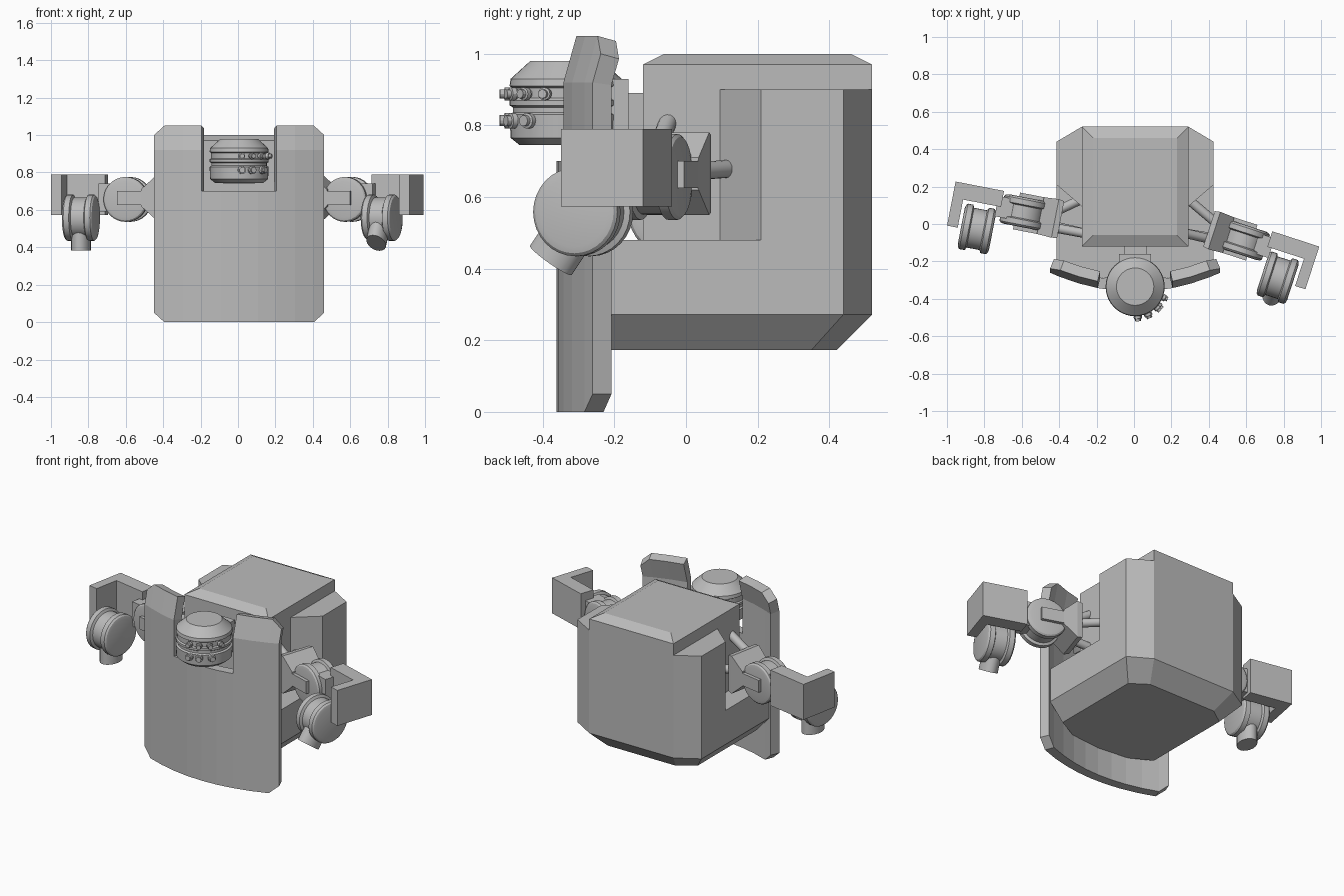
import bpy
import bmesh
from math import sin, cos, pi, radians
from mathutils import Matrix, Vector

if "Cube" in bpy.data.objects:
    bpy.data.objects.remove(bpy.data.objects["Cube"])

GREY = (0.5, 0.5, 0.5, 1)
grey = bpy.data.materials.new("plain grey")
grey.use_nodes = True
grey.diffuse_color = GREY
grey.node_tree.nodes["Principled BSDF"].inputs["Base Color"].default_value = GREY

CENTRE = Matrix.Translation((0.006, 0, 0))


def finish(name, bm, matrix=CENTRE, smooth=False):
    bm.transform(matrix)
    bmesh.ops.recalc_face_normals(bm, faces=bm.faces)
    mesh = bpy.data.meshes.new(name)
    bm.to_mesh(mesh)
    bm.free()
    mesh.materials.append(grey)
    obj = bpy.data.objects.new(name, mesh)
    bpy.context.collection.objects.link(obj)
    if smooth:
        bpy.ops.object.select_all(action='DESELECT')
        obj.select_set(True)
        bpy.context.view_layer.objects.active = obj
        bpy.ops.object.shade_smooth_by_angle(angle=radians(30))
    return obj


def loft(name, rings, matrix=CENTRE, smooth=False):
    """Bridge equal-length rings of points and cap both ends."""
    bm = bmesh.new()
    loops = [[bm.verts.new(p) for p in ring] for ring in rings]
    n = len(loops[0])
    for a, b in zip(loops, loops[1:]):
        for i in range(n):
            j = (i + 1) % n
            bm.faces.new((a[i], a[j], b[j], b[i]))
    bm.faces.new(loops[0][::-1])
    bm.faces.new(loops[-1])
    return finish(name, bm, matrix, smooth)


def rect(x0, x1, y0, y1, z):
    return [(x0, y0, z), (x1, y0, z), (x1, y1, z), (x0, y1, z)]


def box(name, x, y, z, matrix=CENTRE):
    return loft(name, [rect(*x, *y, h) for h in z], matrix)


def lathe(name, profile, matrix=CENTRE, sides=32):
    """Turn (radius, height) pairs around the local z axis."""
    rings = [[(r * cos(2 * pi * i / sides), r * sin(2 * pi * i / sides), h)
              for i in range(sides)] for r, h in profile]
    return loft(name, rings, matrix, True)


def along(start, end):
    """Frame at start whose z axis points to end, and the distance."""
    d = Vector(end) - Vector(start)
    return Matrix.Translation(start) @ d.to_track_quat('Z', 'Y').to_matrix().to_4x4(), d.length


def tube(name, start, end, r, matrix=CENTRE, sides=16):
    frame, length = along(start, end)
    return lathe(name, [(r, 0), (r, length)], matrix @ frame, sides)


# Torso: core, wide lower hull and rear side pods
loft("torso_core", [rect(-.285, .285, -.12, .52, .3), rect(-.285, .285, -.12, .52, .97),
                    rect(-.225, .225, -.06, .46, 1.0)])


def hull_ring(w, back_w, back_y, corner_y, z):
    half = [(w, -.215), (w, corner_y), (back_w, back_y)]
    front = [(-.2, -.285), (0, -.305), (.2, -.285)]
    pts = front + half + [(-x, y) for x, y in half[::-1]]
    return [(x, y, z) for x, y in pts]


loft("lower_hull", [hull_ring(.33, .23, .42, .35, .172), hull_ring(.42, .285, .52, .44, .272),
                    hull_ring(.42, .285, .52, .44, .48)])
for side, label in ((1, "left"), (-1, "right")):
    pod = [(.28, .09), (.42, .21), (.42, .44), (.285, .52), (.28, .52)]
    loft(label + "_side_pod", [[(side * x, y, z) for x, y in pod] for z in (.47, .9)])

# Curved front shield with a notch for the head
bm = bmesh.new()
xs = [-.455, -.4, -.3, -.2, -.1, 0, .1, .2, .3, .4, .455]
levels = [0, .7, .92, 1.05]


def shield_point(x, z):
    if abs(x) > .42:
        z = min(max(z, .05), 1.0)
    return (x, -.362 + .49 * x * x + max(0, z - .92) * .28, z)


grid = [[bm.verts.new(shield_point(x, z)) for z in levels] for x in xs]
for i in range(len(xs) - 1):
    for k in range(3):
        if k == 0 or abs(xs[i] + xs[i + 1]) > .4:
            bm.faces.new((grid[i][k], grid[i + 1][k], grid[i + 1][k + 1], grid[i][k + 1]))
bmesh.ops.delete(bm, geom=[v for v in bm.verts if not v.link_faces], context='VERTS')
mesh = bpy.data.meshes.new("front_shield")
bm.to_mesh(mesh)
bm.free()
mesh.materials.append(grey)
shield = bpy.data.objects.new("front_shield", mesh)
shield.location.x = .006
bpy.context.collection.objects.link(shield)
solid = shield.modifiers.new("thickness", 'SOLIDIFY')
solid.thickness = .057
solid.offset = -1

# Head drum, neck and sensor knobs
HEAD = Vector((0, -.335, 0))
lathe("head", [(.13, .745), (.155, .765), (.158, .83), (.148, .836), (.148, .85), (.158, .856),
               (.158, .87), (.15, .876), (.15, .905), (.158, .91), (.155, .93), (.1, .98)],
      CENTRE @ Matrix.Translation(HEAD), 40)
box("neck", (-.06, .06), (-.26, -.1), (.74, .89))
box("neck_collar", (-.085, .085), (-.22, -.16), (.74, .93))
for z, r, angles in ((.888, .018, (-85, -65, -44, -21)), (.813, .022, (-85, -65, -40))):
    for a in angles:
        out = Vector((cos(radians(a)), sin(radians(a)), 0))
        frame, _ = along(HEAD + out * .14 + Vector((0, 0, z)), HEAD + out + Vector((0, 0, z)))
        lathe("sensor_knob", [(r * .7, 0), (r * .7, .016), (r, .018), (r, .032),
                              (r * .7, .034), (r * .7, .046)], CENTRE @ frame, 12)

# Arms: each is built pointing along +x from the shoulder, then swung and mirrored
for side, label, swing, tip in ((1, "left", -18, (-.095, -.135)), (-1, "right", 11, (0, -.175))):
    mirror = CENTRE @ Matrix.Diagonal((side, 1, 1, 1))
    turn = Matrix.Translation((.3, .005, 0)) @ Matrix.Rotation(radians(swing), 4, 'Z')
    arm = mirror @ turn

    # Struts from the torso into the shoulder bracket
    for start, end in (((.28, .135, .68), (.13, .04, .67)), ((.27, -.05, .81), (.13, -.05, .73)),
                       ((.27, -.05, .6), (.13, -.04, .62))):
        tube(label + "_shoulder_strut", start, turn @ Vector(end), .025, mirror)

    def bracket(u, v, h):
        return [(u, -v, .665 - h), (u, v, .665 - h), (u, v, .665 + h), (u, -v, .665 + h)]
    loft(label + "_shoulder_bracket", [bracket(.1, .1, .11), bracket(.13, .105, .115),
                                       bracket(.21, .1, .045)], arm)
    for v in (-.1, .075):
        box(label + "_elbow_link", (.17, .34), (v, v + .025), (.625, .7), arm)

    # Elbow drum with raised rims
    drum = [(.095, -1), (.112, -.95), (.12, -.85), (.12, -.5), (.105, -.42),
            (.105, .42), (.12, .5), (.12, .85), (.112, .95), (.095, 1)]
    lathe(label + "_elbow", [(r, h * .08) for r, h in drum],
          arm @ Matrix.Translation((.3, 0, .656)) @ Matrix.Rotation(pi / 2, 4, 'X'))
    box(label + "_forearm", (.36, .45), (-.05, .06), (.59, .74), arm)

    # Angled hand guard
    guard = [(.426, .092), (.69, .092), (.69, -.148), (.632, -.148), (.632, .005), (.426, .005)]
    loft(label + "_hand_guard", [[(u, v, z) for u, v in guard] for z in (.573, .79)], arm)

    # Wrist drum and nozzle
    wrist = Vector((.53, -.135, .558))
    lathe(label + "_wrist", [(r * 1.03, h * .085) for r, h in drum],
          arm @ Matrix.Translation(wrist) @ Matrix.Rotation(pi / 2, 4, 'Y'))
    frame, length = along(wrist, wrist + Vector((0, tip[0], tip[1])))
    lathe(label + "_nozzle", [(.052, 0), (.052, length)],
          arm @ frame @ Matrix.Diagonal((1, 1.4, 1, 1)), 20)
